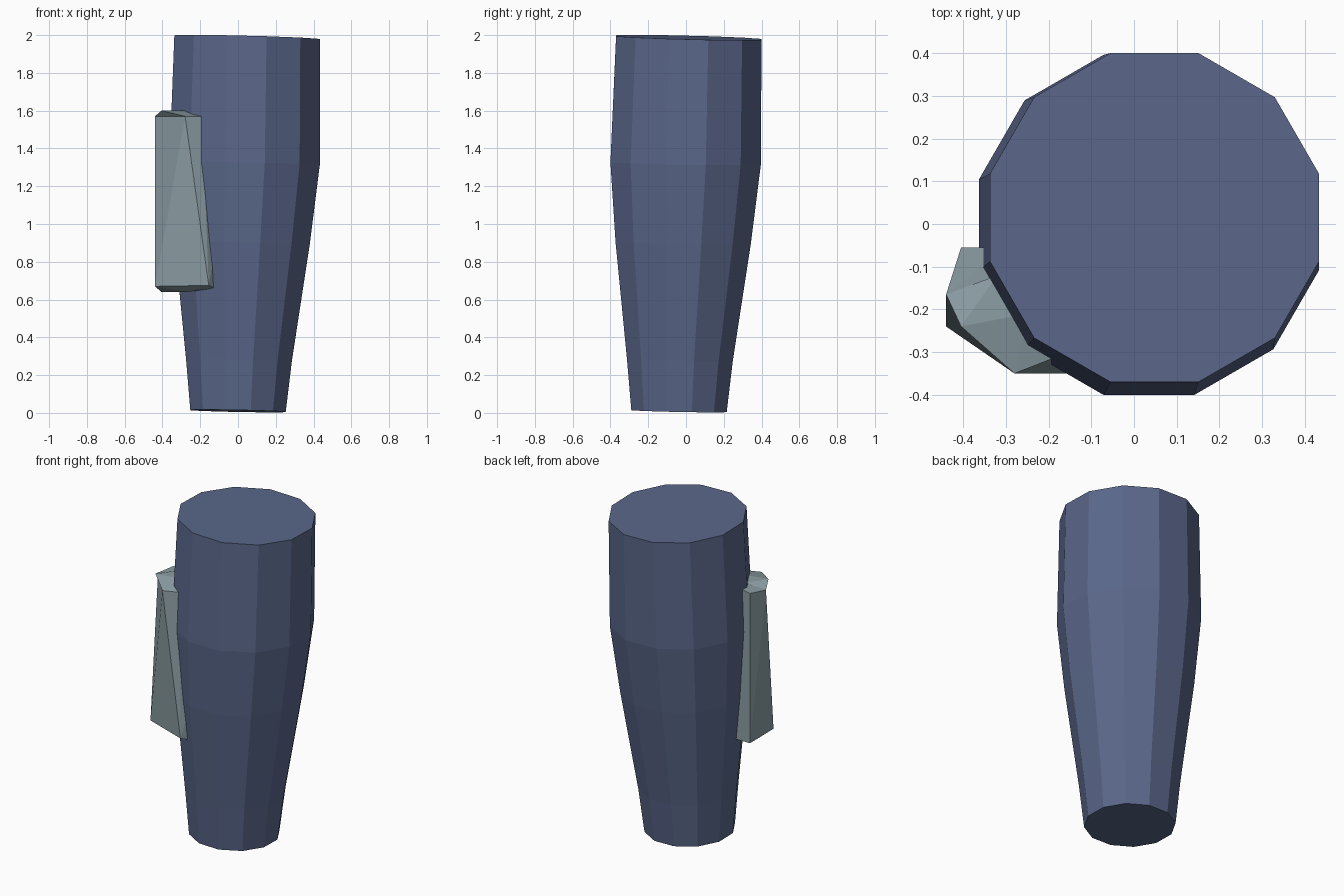
import bpy, bmesh, math

if "Cube" in bpy.data.objects:
    bpy.data.objects.remove(bpy.data.objects["Cube"])


def material(name, rgb):
    m = bpy.data.materials.new(name)
    m.diffuse_color = (*rgb, 1)
    m.use_nodes = True
    m.node_tree.nodes["Principled BSDF"].inputs["Base Color"].default_value = m.diffuse_color
    return m


def finish(bm, name, mat):
    bmesh.ops.recalc_face_normals(bm, faces=bm.faces)
    me = bpy.data.meshes.new(name)
    bm.to_mesh(me)
    bm.free()
    me.materials.append(mat)
    ob = bpy.data.objects.new(name, me)
    bpy.context.collection.objects.link(ob)
    return ob


def hull(name, points, mat):
    bm = bmesh.new()
    for p in points:
        bm.verts.new(p)
    res = bmesh.ops.convex_hull(bm, input=bm.verts)
    junk = set(res["geom_interior"]) | set(res["geom_unused"])
    bmesh.ops.delete(bm, geom=[v for v in junk if isinstance(v, bmesh.types.BMVert)],
                     context='VERTS')
    return finish(bm, name, mat)


blue = material("slate blue", (0.102, 0.136, 0.255))
grey = material("pale grey green", (0.262, 0.342, 0.371))

# Tapered leg: twelve-sided rings (centre x, y, z, flat radius, tilt)
rings = [(0.0, -0.037, 0.010, 0.2525, 0.02),
         (0.005, -0.0325, 0.28, 0.28, 0.02),
         (0.022, -0.015, 0.90, 0.358, 0.015),
         (0.035, -0.002, 1.32, 0.398, 0.015),
         (0.048, 0.015, 1.987, 0.385, 0.025)]
bm = bmesh.new()
loops = []
for cx, cy, cz, flat, tilt in rings:
    r = flat / math.cos(math.pi / 12)
    loop = []
    for k in range(12):
        a = math.radians(15 + 30 * k)
        dx, dy = r * math.cos(a), r * math.sin(a)
        loop.append(bm.verts.new((cx + dx, cy + dy, cz - tilt * (dx + dy))))
    loops.append(loop)
for low, high in zip(loops, loops[1:]):
    for k in range(12):
        n = (k + 1) % 12
        bm.faces.new((low[k], low[n], high[n], high[k]))
bm.faces.new(loops[0][::-1])
bm.faces.new(loops[-1])
finish(bm, "leg", blue)

# Faceted pouch sunk into the leg
outer_left = (-0.44, -0.165, 1.57)
outer_front = (-0.28, -0.35, 1.57)
inner_front = (-0.19, -0.315, 1.57)
inner_back = (-0.30, -0.055, 1.60)
inner_mid = (-0.25, -0.21, 1.60)
back_top = (-0.405, -0.055, 1.58)
hull("side_pouch", [
    outer_left, outer_front, inner_front, inner_back, inner_mid, back_top,
    (-0.44, -0.24, 0.67), (-0.155, -0.35, 0.675), (-0.405, -0.165, 0.64),
    (-0.405, -0.055, 0.64), (-0.30, -0.055, 0.64), (-0.125, -0.31, 0.66),
    (-0.125, -0.31, 0.83), (-0.27, -0.26, 0.64)], grey)

# Overhanging lip on top of the pouch
hull("pouch_lip", [outer_left, outer_front, inner_front, inner_mid,
                   (-0.405, -0.24, 1.60), (-0.32, -0.12, 1.60)], grey)
